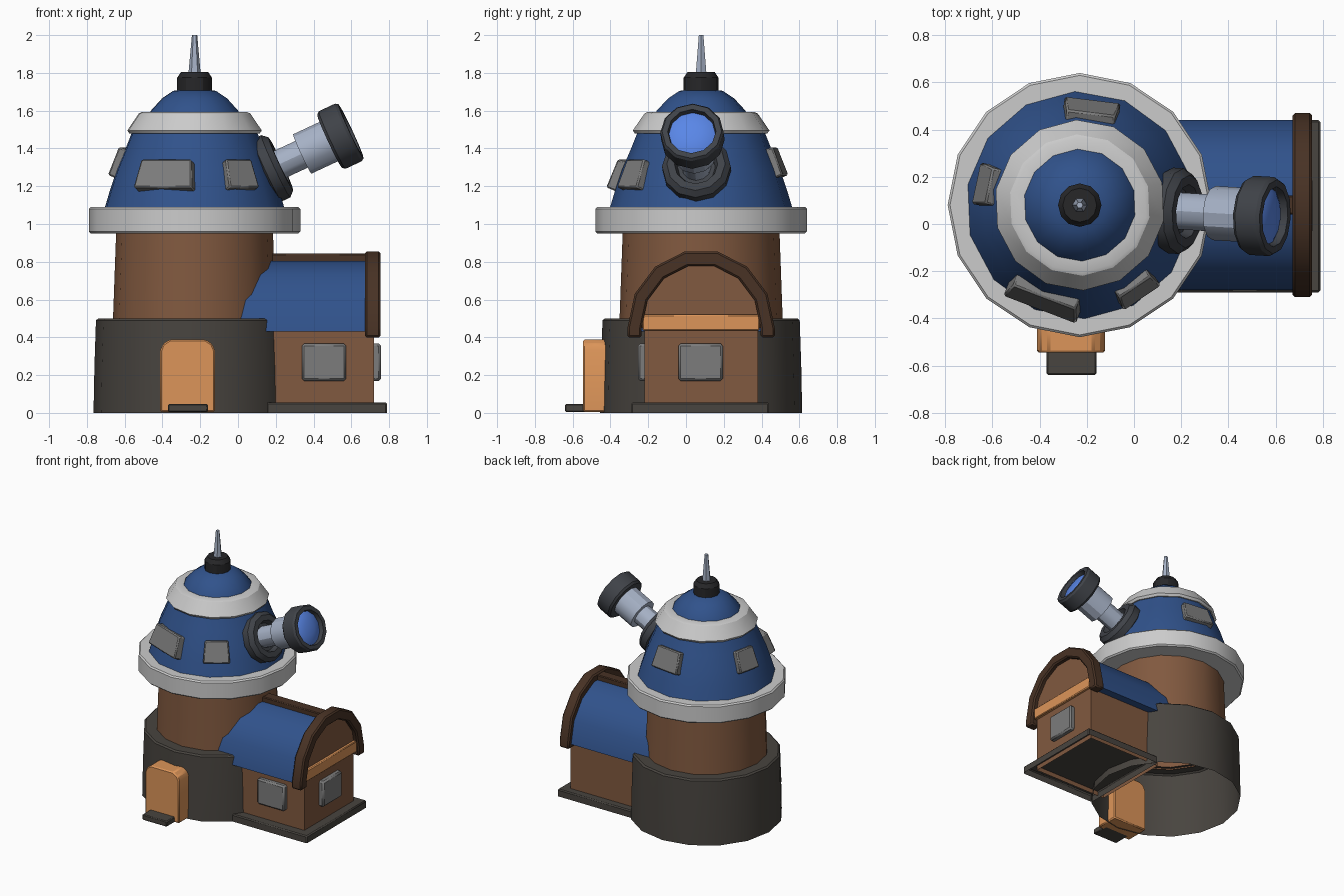
import bpy, bmesh
from math import sin, cos, pi, radians
from mathutils import Matrix, Vector

if "Cube" in bpy.data.objects:
    bpy.data.objects.remove(bpy.data.objects["Cube"])

CX, CY = -0.23, 0.08          # tower axis; CY is also the annex centreline


def material(name, rgb):
    m = bpy.data.materials.new(name)
    m.diffuse_color = (*rgb, 1)
    m.use_nodes = True
    m.node_tree.nodes["Principled BSDF"].inputs["Base Color"].default_value = m.diffuse_color
    return m


WOOD = material("wood", (0.22, 0.10, 0.05))
DARK = material("dark_wood", (0.065, 0.032, 0.018))
ORANGE = material("orange_wood", (0.72, 0.30, 0.10))
STONE = material("stone", (0.065, 0.058, 0.05))
BLUE = material("blue_roof", (0.03, 0.085, 0.26))
LENS = material("lens_glass", (0.10, 0.24, 0.80))
METAL = material("metal", (0.38, 0.44, 0.56))
IRON = material("dark_iron", (0.05, 0.055, 0.065))
BLACK = material("black_iron", (0.02, 0.02, 0.022))
WHITE = material("pale_trim", (0.58, 0.58, 0.57))
PANE = material("window_grey", (0.2, 0.2, 0.2))


def finish(bm, name, mat, matrix=None, bevel=0):
    bmesh.ops.recalc_face_normals(bm, faces=bm.faces)
    me = bpy.data.meshes.new(name)
    bm.to_mesh(me)
    bm.free()
    ob = bpy.data.objects.new(name, me)
    bpy.context.collection.objects.link(ob)
    me.materials.append(mat)
    if matrix:
        ob.matrix_world = matrix
    if bevel:
        b = ob.modifiers.new("bevel", "BEVEL")
        b.width, b.segments = bevel, 1
    bpy.ops.object.select_all(action="DESELECT")
    ob.select_set(True)
    bpy.context.view_layer.objects.active = ob
    bpy.ops.object.shade_smooth_by_angle(angle=radians(30))
    return ob


TOWER = Matrix.Translation((CX, CY, 0))


def lathe(name, profile, mat, sides=16, phase=0.0, matrix=TOWER, closed=False):
    """Revolve (radius, height) points round local z; radius 0 makes a pole."""
    bm = bmesh.new()
    rings = []
    for r, z in profile:
        n = sides if r > 0 else 1
        rings.append([bm.verts.new((r * cos(phase + 2 * pi * i / sides),
                                    r * sin(phase + 2 * pi * i / sides), z)) for i in range(n)])
    pairs = list(zip(rings, rings[1:]))
    if closed:
        pairs.append((rings[-1], rings[0]))
    for a, b in pairs:
        for i in range(sides):
            j = (i + 1) % sides
            quad = [a[i % len(a)], a[j % len(a)], b[j % len(b)], b[i % len(b)]]
            bm.faces.new(list(dict.fromkeys(quad)))
    return finish(bm, name, mat, matrix)


def box(name, lo, hi, mat, bevel=0.0, open_bottom=False, taper=1.0, matrix=None):
    bm = bmesh.new()
    bmesh.ops.create_cube(bm, size=1)
    lo, hi = Vector(lo), Vector(hi)
    for v in bm.verts:
        if v.co.z > 0:
            v.co.x *= taper
        v.co = Vector((v.co[k] * (hi - lo)[k] + (hi + lo)[k] / 2 for k in range(3)))
    if open_bottom:
        bm.faces.ensure_lookup_table()
        low = [f for f in bm.faces if all(abs(v.co.z - lo.z) < 1e-5 for v in f.verts)]
        bmesh.ops.delete(bm, geom=low, context="FACES_ONLY")
    return finish(bm, name, mat, matrix, bevel)


def prism(name, outline, axis, a, b, mat, bevel=0.0):
    """Extrude an outline of (horizontal, z) points along x or y from a to b."""
    bm = bmesh.new()
    place = (lambda p, t: (t, p[0], p[1])) if axis == "x" else (lambda p, t: (p[0], t, p[1]))
    face = bm.faces.new([bm.verts.new(place(p, a)) for p in outline])
    ext = bmesh.ops.extrude_face_region(bm, geom=[face], use_keep_orig=True)
    shift = Vector((b - a, 0, 0)) if axis == "x" else Vector((0, b - a, 0))
    bmesh.ops.translate(bm, verts=[v for v in ext["geom"] if isinstance(v, bmesh.types.BMVert)], vec=shift)
    return finish(bm, name, mat, None, bevel)


def arch(ry, rz, zc, n=7):
    return [(CY + ry * cos(pi * i / n), zc + rz * sin(pi * i / n)) for i in range(n + 1)]


# Tower body
lathe("stone_base", [(0.535, 0), (0.53, 0.25), (0.522, 0.49), (0.51, 0.5), (0.41, 0.5)], STONE)
lathe("tower_wall", [(0.432, 0.49), (0.415, 0.96)], WOOD)
lathe("balcony_ring", [(0.40, 0.95), (0.55, 0.95), (0.56, 0.96), (0.56, 1.08),
                       (0.55, 1.09), (0.45, 1.09)], WHITE)

# Dome, trim band, cap and spire
PH = radians(92.4)
lathe("dome", [(0.485, 1.08), (0.455, 1.18), (0.418, 1.29), (0.375, 1.39), (0.335, 1.49)], BLUE, 14, PH)
lathe("dome_band", [(0.32, 1.478), (0.35, 1.478), (0.362, 1.495), (0.30, 1.585),
                    (0.285, 1.592), (0.22, 1.592)], WHITE, 14, PH)
lathe("dome_cap", [(0.24, 1.585), (0.235, 1.60), (0.175, 1.665), (0.115, 1.705), (0, 1.715)], BLUE, 14, PH)
lathe("finial", [(0, 1.69), (0.092, 1.69), (0.092, 1.775), (0.072, 1.805), (0, 1.805)], BLACK, 12)
lathe("spire", [(0.032, 1.80), (0.014, 2.0), (0, 2.0)], METAL, 6)

# Dome windows: angle, width, centre height
for i, (ang, w, z) in enumerate([(249, 0.33, 1.26), (304, 0.19, 1.26), (83, 0.24, 1.325), (168, 0.18, 1.325)]):
    r = 0.425 - (z - 1.26) * 0.4
    m = (TOWER @ Matrix.Rotation(radians(ang + 90), 4, "Z")
         @ Matrix.Translation((0, -r, z)) @ Matrix.Rotation(radians(-21), 4, "X"))
    box(f"dome_window_{i + 1}", (-w / 2, -0.025, -0.08), (w / 2, 0.06, 0.08), PANE, 0.008,
        taper=0.86, matrix=m)

# Telescope: local z runs along the barrel, 0 at the mount's outer face
DIR = Vector((cos(radians(25)), -0.06 * cos(radians(25)), sin(radians(25)))).normalized()
SCOPE = Matrix.Translation((0.227, 0.053, 1.318)) @ DIR.to_track_quat("Z", "Y").to_matrix().to_4x4()
lathe("telescope_mount", [(0.12, -0.12), (0.182, -0.08), (0.182, -0.03), (0.155, 0.0),
                          (0.115, 0.0), (0.10, -0.04), (0, -0.04)], IRON, 12, 0, SCOPE)
lathe("telescope_inner_tube", [(0.078, -0.10), (0.078, 0.14)], METAL, 12, 0, SCOPE)
lathe("telescope_outer_tube", [(0.07, 0.125), (0.115, 0.125), (0.115, 0.30)], METAL, 12, 0, SCOPE)
lathe("telescope_hood", [(0.10, 0.285), (0.155, 0.285), (0.168, 0.30), (0.168, 0.395),
                         (0.158, 0.41), (0.128, 0.41), (0.122, 0.37)], IRON, 12, 0, SCOPE)
lathe("telescope_lens", [(0.128, 0.375), (0.10, 0.39), (0.05, 0.40), (0, 0.403)], LENS, 12, 0, SCOPE)

# Door and step
d0, d1 = -0.412, -0.122
prism("door", [(d0, 0.005), (d0, 0.33), (d0 + 0.015, 0.365), (d0 + 0.05, 0.388),
               (d1 - 0.05, 0.388), (d1 - 0.015, 0.365), (d1, 0.33), (d1, 0.005)],
      "y", -0.545, -0.36, ORANGE, 0.008)
box("door_step", (-0.37, -0.64, 0.005), (-0.16, -0.50, 0.048), STONE, 0.006)

# Annex walls with gable, foundation, roof, ridge
box("annex_foundation", (0.15, -0.29, 0.0), (0.79, 0.44, 0.055), STONE, 0.008, open_bottom=True)
box("annex_walls", (0.1, CY - 0.3, 0.02), (0.72, CY + 0.3, 0.46), WOOD, open_bottom=True)
prism("gable", arch(0.33, 0.35, 0.45), "x", 0.66, 0.72, WOOD)
prism("annex_roof", arch(0.36, 0.385, 0.43), "x", 0.0, 0.69, BLUE)
box("roof_ridge", (0.1, CY - 0.04, 0.78), (0.69, CY + 0.04, 0.843), DARK, 0.006)

# Arched gable trim and cross beam
outer = [(CY + 0.39, 0.40)] + arch(0.39, 0.415, 0.45) + [(CY - 0.39, 0.40)]
inner = [(CY + 0.315, 0.40)] + arch(0.315, 0.335, 0.45) + [(CY - 0.315, 0.40)]
prism("gable_arch", outer + inner[::-1], "x", 0.672, 0.755, DARK, 0.01)
box("gable_beam", (0.66, CY - 0.31, 0.435), (0.742, CY + 0.31, 0.52), ORANGE, 0.006)

# Annex windows
box("front_window", (0.338, -0.255, 0.17), (0.572, -0.20, 0.367), PANE, 0.012)
box("side_window", (0.70, -0.04, 0.17), (0.757, 0.195, 0.367), PANE, 0.012)
